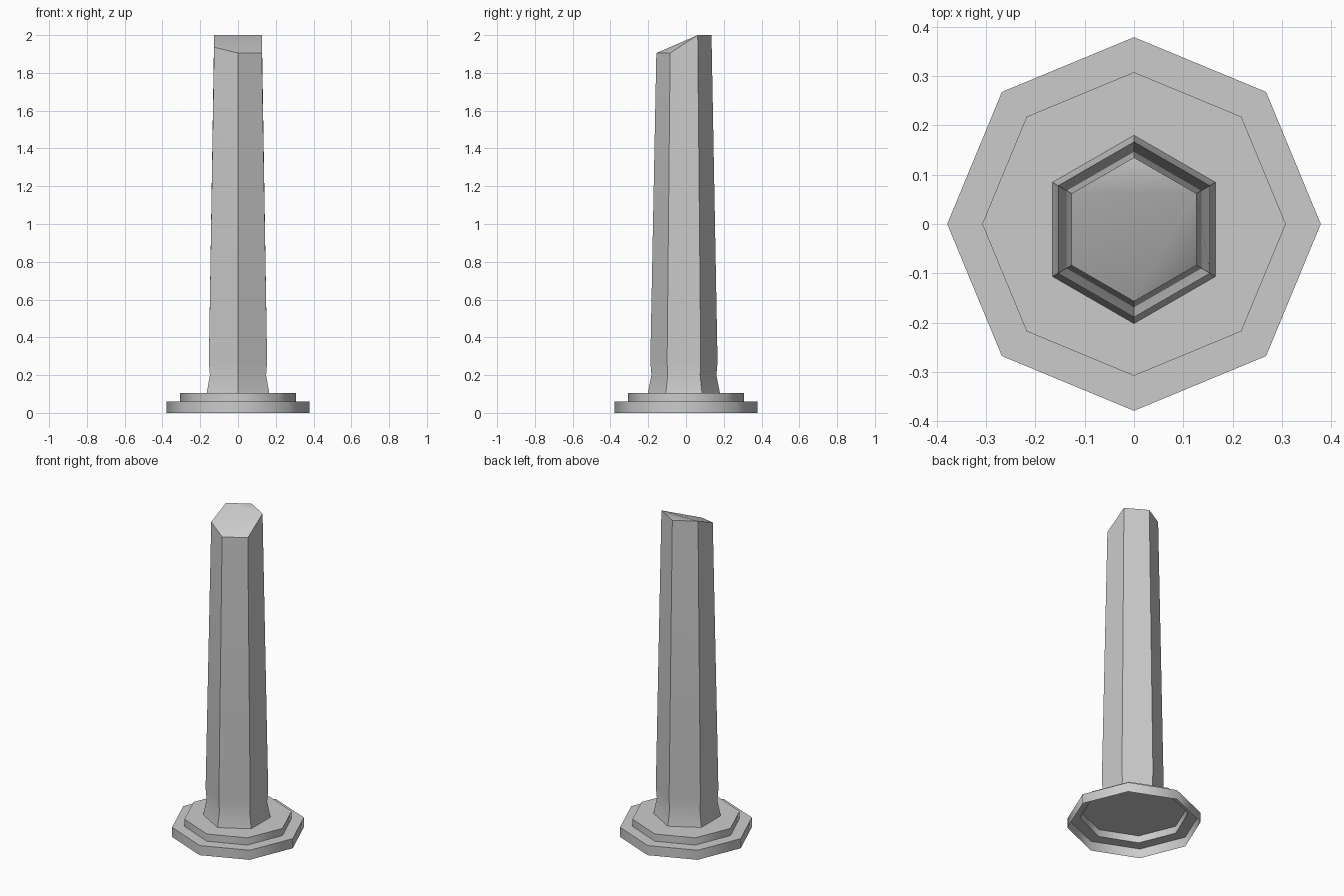
import bpy, bmesh, math

if "Cube" in bpy.data.objects:
    bpy.data.objects.remove(bpy.data.objects["Cube"], do_unlink=True)

stone = bpy.data.materials.new("grey_stone")
stone.use_nodes = True
GREY = (0.6, 0.6, 0.6, 1)
stone.diffuse_color = GREY
stone.node_tree.nodes["Principled BSDF"].inputs["Base Color"].default_value = GREY


def stacked_prism(name, sides, profile, caps, smooth, y=0, top_heights=None):
    """Skin rings of (radius, z), first corner at the front; caps close the top, the bottom is open."""
    bm = bmesh.new()
    rings = []
    for r, z in profile:
        ring = []
        for i in range(sides):
            a = 2 * math.pi * i / sides - math.pi / 2
            ring.append(bm.verts.new((r * math.cos(a), y + r * math.sin(a), z)))
        rings.append(ring)
    for low, high in zip(rings, rings[1:]):
        for i in range(sides):
            j = (i + 1) % sides
            bm.faces.new((low[i], low[j], high[j], high[i]))
    for vert, height in zip(rings[-1], top_heights or []):
        vert.co.z = height
    for cap in caps:
        bm.faces.new([rings[-1][i] for i in cap])
    mesh = bpy.data.meshes.new(name)
    bm.to_mesh(mesh)
    bm.free()
    mesh.materials.append(stone)
    obj = bpy.data.objects.new(name, mesh)
    bpy.context.collection.objects.link(obj)
    bpy.ops.object.select_all(action="DESELECT")
    obj.select_set(True)
    bpy.context.view_layer.objects.active = obj
    bpy.ops.object.shade_smooth_by_angle(angle=math.radians(smooth))


# Two-step octagonal plinth, a hollow shell open underneath
stacked_prism("plinth", 8, [(0.379, 0), (0.379, 0.06), (0.308, 0.06), (0.308, 0.105)],
              caps=[range(8)], smooth=50)

# Tapered hexagonal shaft with a flared foot and a slanted, broken top:
# a sloping facet, a level back corner and a chipped front corner
stacked_prism("shaft", 6, [(0.191, 0.105), (0.172, 0.2), (0.178, 0.27), (0.146, 2)],
              caps=[(0, 2, 4, 5), (2, 3, 4), (0, 1, 2)], smooth=30, y=-0.011,
              top_heights=[1.905, 1.905, 2, 2, 2, 1.936])
